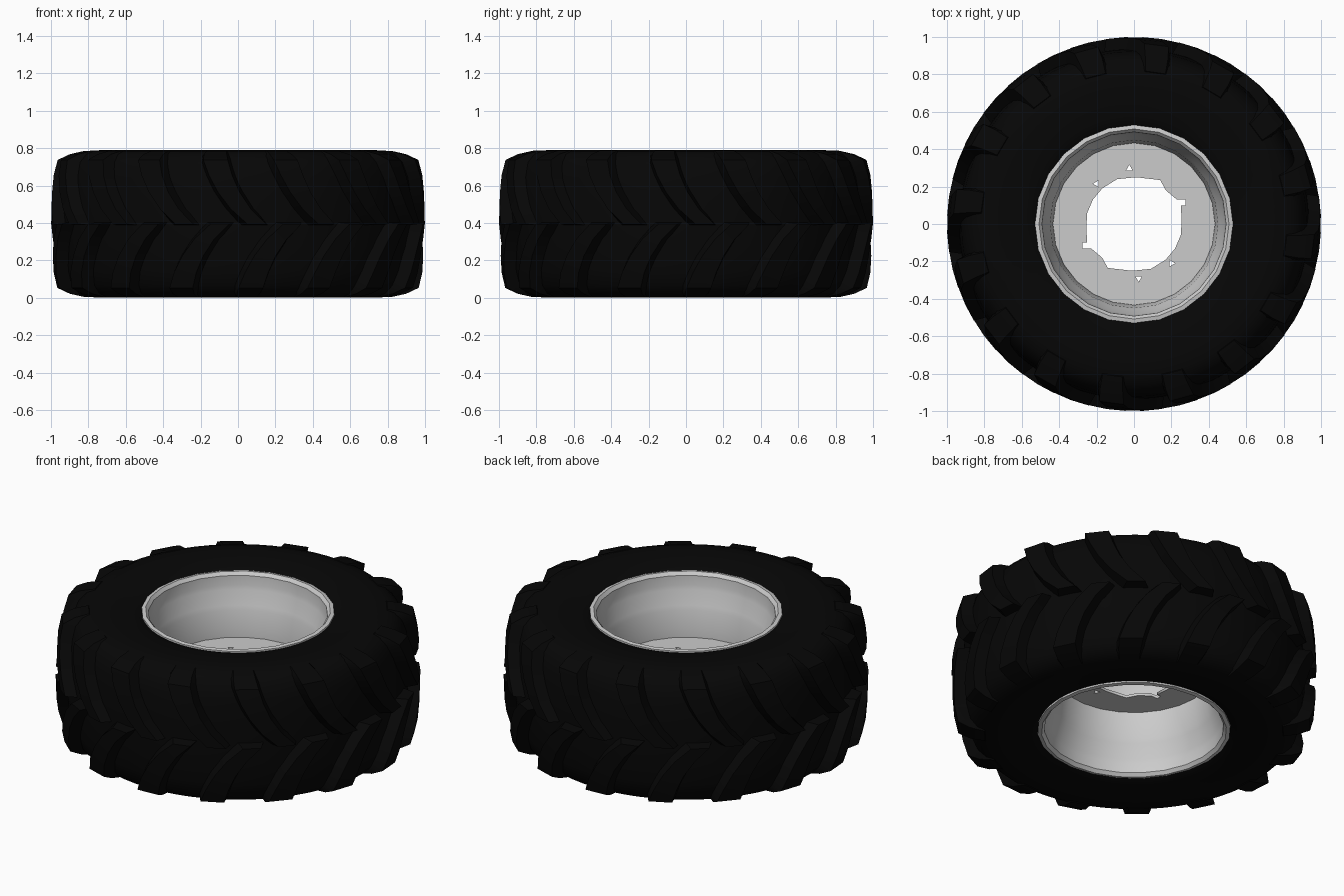
import bpy, bmesh
from math import sin, cos, pi, radians

if "Cube" in bpy.data.objects:
    bpy.data.objects.remove(bpy.data.objects["Cube"])

MID = 0.395      # height of the wheel's centre plane
LUGS = 16        # tread bars on each side

black = bpy.data.materials.new("rubber")
black.diffuse_color = (0.002, 0.002, 0.002, 1)
black.use_nodes = True
black.node_tree.nodes["Principled BSDF"].inputs["Base Color"].default_value = black.diffuse_color


def finish(name, bm, mat=None, angle=35):
    bmesh.ops.recalc_face_normals(bm, faces=bm.faces)
    me = bpy.data.meshes.new(name)
    bm.to_mesh(me)
    bm.free()
    ob = bpy.data.objects.new(name, me)
    bpy.context.collection.objects.link(ob)
    if mat:
        me.materials.append(mat)
    bpy.ops.object.select_all(action='DESELECT')
    ob.select_set(True)
    bpy.context.view_layer.objects.active = ob
    bpy.ops.object.shade_smooth_by_angle(angle=radians(angle))
    return ob


def lathe(name, half, segs, mat=None, angle=35):
    """Spin a half profile (r, height above centre), mirrored below the centre."""
    prof = half + [(r, -h) for r, h in reversed(half) if h > 0]
    bm = bmesh.new()
    rings = [[bm.verts.new((r * cos(2 * pi * i / segs), r * sin(2 * pi * i / segs), MID + h))
              for i in range(segs)] for r, h in prof]
    for a, b in zip(rings, rings[1:]):
        for i in range(segs):
            j = (i + 1) % segs
            bm.faces.new((a[i], a[j], b[j], b[i]))
    return finish(name, bm, mat, angle)


# Tyre carcass
lathe("tyre_body", [(0.505, 0.34), (0.53, 0.362), (0.58, 0.375), (0.66, 0.388), (0.74, 0.394),
                    (0.81, 0.390), (0.86, 0.372), (0.90, 0.330), (0.923, 0.25), (0.935, 0.12),
                    (0.937, 0)], 64, black)

# Tread bars: stations of (top r, top h, base r, base h, sweep angle, half width)
stations = [(1.000, 0.00, 0.91, -0.01, 0.000, 0.050),
            (0.998, 0.08, 0.91, 0.08, -0.085, 0.054),
            (0.994, 0.17, 0.90, 0.17, -0.150, 0.058),
            (0.986, 0.26, 0.88, 0.25, -0.195, 0.063),
            (0.966, 0.342, 0.85, 0.32, -0.225, 0.068),
            (0.900, 0.373, 0.83, 0.35, -0.235, 0.068),
            (0.820, 0.391, 0.80, 0.37, -0.240, 0.066)]
bm = bmesh.new()
for side in (1, -1):
    for n in range(LUGS):
        start = -pi / 2 + 0.1 + (n + (0 if side > 0 else 0.5)) * 2 * pi / LUGS
        rows = []
        for rt, ht, rb, hb, sweep, w in stations:
            a = start + sweep
            pts = [(rb, hb, a - w - 0.04), (rt, ht, a - w), (rt, ht, a + w), (rb, hb, a + w + 0.03)]
            rows.append([bm.verts.new((r * cos(t), r * sin(t), MID + side * h)) for r, h, t in pts])
        for a, b in zip(rows, rows[1:]):
            for k in range(3):
                bm.faces.new((a[k], a[k + 1], b[k + 1], b[k]))
        bm.faces.new(rows[0])
        bm.faces.new(rows[-1])
finish("tread_bars", bm, black, 45)

# Rim barrel with rolled lips and stepped well
lathe("rim", [(0.51, 0.33), (0.53, 0.355), (0.53, 0.37), (0.508, 0.374), (0.492, 0.355),
              (0.489, 0.30), (0.483, 0.275), (0.458, 0.19), (0.449, 0.165), (0.437, 0.06),
              (0.433, 0.02), (0.433, 0)], 24, None, 30)

# Wheel disc: flat outline with the centre opening and four small triangular holes
half = [(0.01, 0.25), (0.14, 0.235), (0.17, 0.18), (0.23, 0.13), (0.275, 0.13), (0.275, 0.10),
        (0.25, 0.10), (0.255, 0.02), (0.25, -0.06), (0.22, -0.13), (0.17, -0.19), (0.09, -0.24)]
loops = [[(0.435 * cos(2 * pi * i / 24), 0.435 * sin(2 * pi * i / 24)) for i in range(24)],
         half + [(-x, -y) for x, y in half]]
for cx, cy, turn in ((-0.025, 0.297, 90), (-0.2, 0.215, 180), (0.025, -0.29, -90), (0.2, -0.21, 0)):
    loops.append([(cx + 0.02 * cos(radians(turn + k)), cy + 0.02 * sin(radians(turn + k)))
                  for k in (0, 120, 240)])
curve = bpy.data.curves.new("wheel_disc", 'CURVE')
curve.dimensions = '2D'
curve.fill_mode = 'BOTH'
curve.extrude = 0.008
for pts in loops:
    s = curve.splines.new('POLY')
    s.points.add(len(pts) - 1)
    for p, (x, y) in zip(s.points, pts):
        p.co = (x, y, 0, 1)
    s.use_cyclic_u = True
disc = bpy.data.objects.new("wheel_disc", curve)
disc.location.z = MID
bpy.context.collection.objects.link(disc)
bpy.ops.object.select_all(action='DESELECT')
disc.select_set(True)
bpy.context.view_layer.objects.active = disc
bpy.ops.object.convert(target='MESH')
